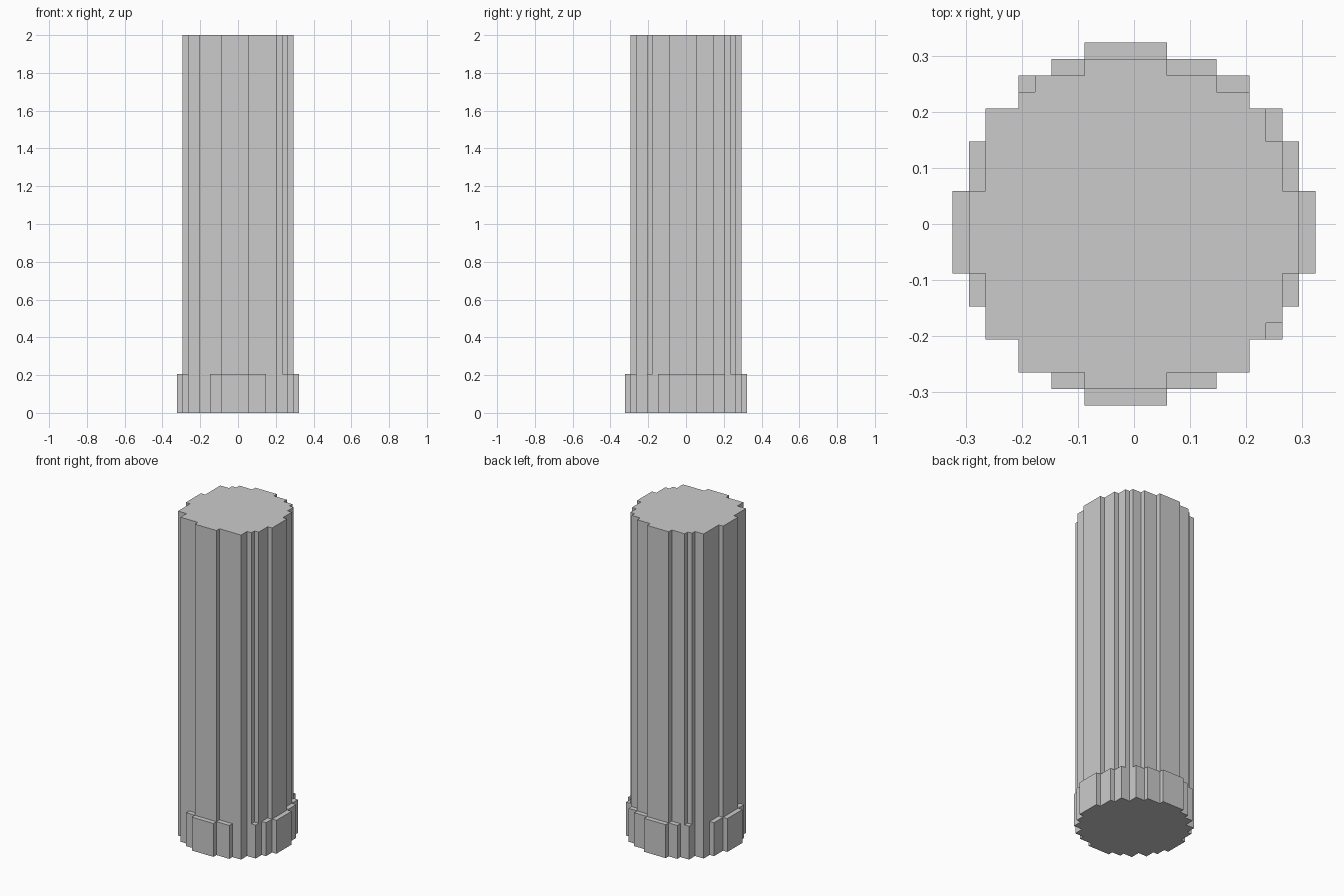
import bpy, bmesh
from mathutils import Vector

if "Cube" in bpy.data.objects:
    bpy.data.objects.remove(bpy.data.objects["Cube"])

# Stepped round column on a block grid: 22 x 22 x 68 cells
S = 2 / 68
HALF, BASE_H, TOP = 11, 7, 68

# Plan of each part as overlapping rectangles (x0, x1, y0, y1) in cells
BASE = [(0, 22, 8, 13), (1, 21, 6, 16), (2, 20, 4, 18),
        (4, 18, 2, 20), (6, 16, 1, 21), (8, 13, 0, 22)]
SHAFT = [(1, 21, 8, 13), (2, 20, 5, 16), (2, 19, 4, 18),
         (4, 18, 2, 19), (5, 16, 2, 20), (8, 13, 1, 21)]
LEVELS = [(BASE, 0, BASE_H), (SHAFT, BASE_H, TOP)]


def filled(rects, i, j):
    return any(a <= i < b and c <= j < d for a, b, c, d in rects)


def build_part(name, level):
    rects, z0, z1 = LEVELS[level]
    bm = bmesh.new()

    def quad(*pts):
        bm.faces.new([bm.verts.new(Vector((x - HALF, y - HALF, z)) * S)
                      for x, y, z in pts])

    for i in range(22):
        for j in range(22):
            if not filled(rects, i, j):
                continue
            a, b, c, d = (i, j), (i + 1, j), (i + 1, j + 1), (i, j + 1)
            # Exposed side walls
            for p, q, di, dj in ((a, b, 0, -1), (b, c, 1, 0), (c, d, 0, 1), (d, a, -1, 0)):
                if not filled(rects, i + di, j + dj):
                    quad((*p, z0), (*q, z0), (*q, z1), (*p, z1))
            # Exposed top and bottom
            if level == 1 or not filled(SHAFT, i, j):
                quad(*((*p, z1) for p in (a, b, c, d)))
            if level == 0:
                quad(*((*p, z0) for p in (d, c, b, a)))

    # Merge the cells into large flat faces
    bmesh.ops.remove_doubles(bm, verts=bm.verts[:], dist=1e-4)
    bmesh.ops.dissolve_limit(bm, angle_limit=0.01, verts=bm.verts[:], edges=bm.edges[:])
    mesh = bpy.data.meshes.new(name)
    bm.to_mesh(mesh)
    bm.free()
    obj = bpy.data.objects.new(name, mesh)
    bpy.context.collection.objects.link(obj)


build_part("column_base", 0)
build_part("column_shaft", 1)
